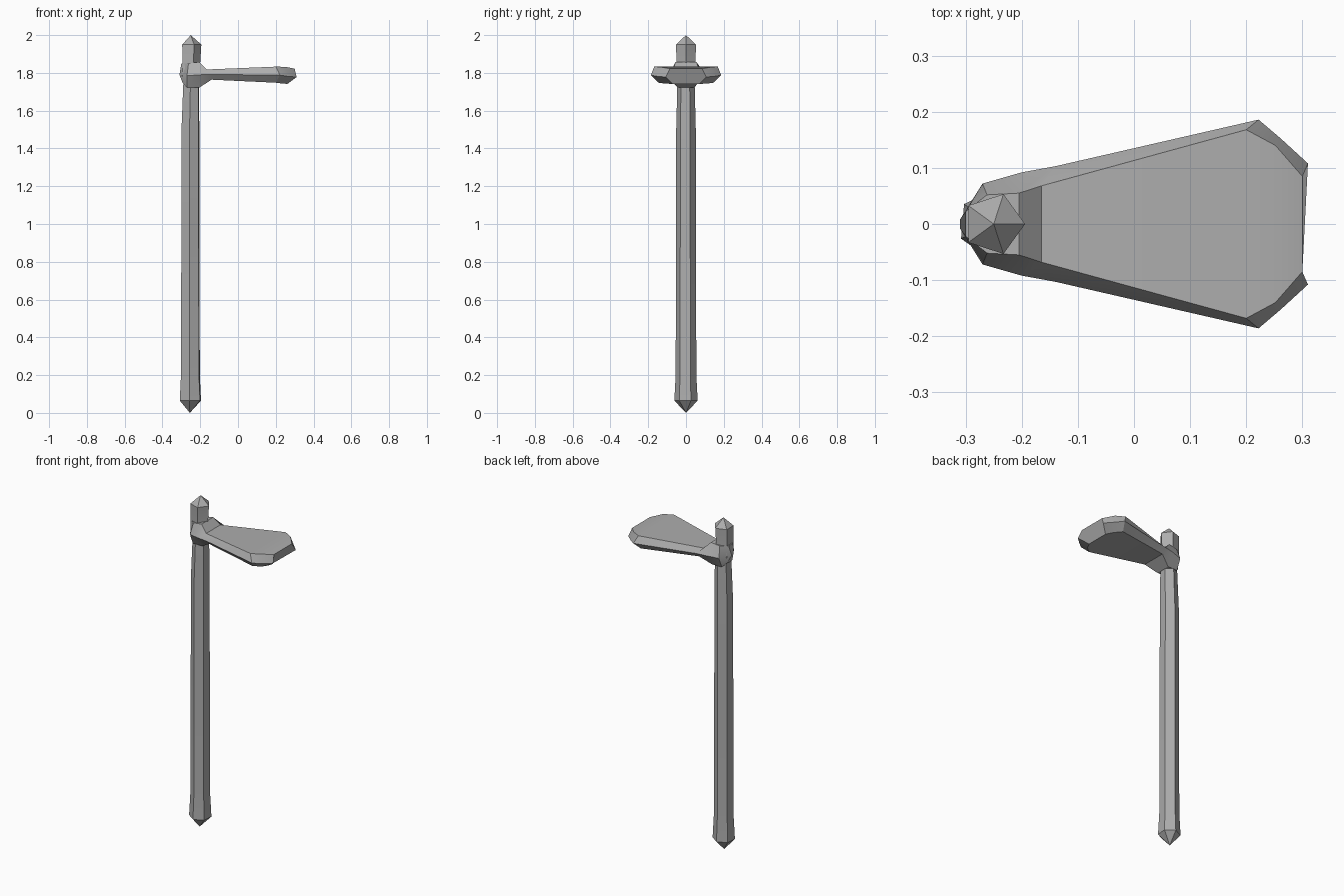
import bpy, bmesh, math

if "Cube" in bpy.data.objects:
    bpy.data.objects.remove(bpy.data.objects["Cube"])

grey = bpy.data.materials.new("plain grey")
grey.diffuse_color = (0.42, 0.42, 0.42, 1)
grey.use_nodes = True
grey.node_tree.nodes["Principled BSDF"].inputs["Base Color"].default_value = grey.diffuse_color


def loft(name, rings, start=None, end=None):
    """Skin a list of equal-length rings; close ends with a point or a cap."""
    bm = bmesh.new()
    vr = [[bm.verts.new(p) for p in r] for r in rings]
    n = len(vr[0])
    for a, b in zip(vr, vr[1:]):
        for i in range(n):
            j = (i + 1) % n
            bm.faces.new((a[i], a[j], b[j], b[i]))
    for ring, tip in ((vr[0], start), (vr[-1], end)):
        if tip:
            t = bm.verts.new(tip)
            for i in range(n):
                bm.faces.new((ring[i], ring[(i + 1) % n], t))
        else:
            bm.faces.new(ring)
    bmesh.ops.recalc_face_normals(bm, faces=bm.faces)
    me = bpy.data.meshes.new(name)
    bm.to_mesh(me)
    bm.free()
    me.materials.append(grey)
    ob = bpy.data.objects.new(name, me)
    bpy.context.collection.objects.link(ob)
    bpy.context.view_layer.objects.active = ob
    ob.select_set(True)
    bpy.ops.object.shade_smooth_by_angle(angle=math.radians(25))
    ob.select_set(False)
    return ob


def ring(z, r, cx, n, turn):
    return [(cx + r * math.cos(math.radians(turn + 360 * i / n)),
             r * math.sin(math.radians(turn + 360 * i / n)), z) for i in range(n)]


# Long six-sided shaft with a flared, pointed foot
shaft = [(0.065, 0.062, -0.252), (0.2, 0.055, -0.252), (0.9, 0.053, -0.252),
         (1.5, 0.052, -0.252), (1.74, 0.046, -0.248)]
loft("handle", [ring(z, r, cx, 6, 25) for z, r, cx in shaft], start=(-0.255, 0, 0))

# Five-sided pointed stub above the blade
loft("handle_top", [ring(1.78, 0.056, -0.25, 5, 0), ring(1.855, 0.052, -0.252, 5, 0),
                    ring(1.95, 0.056, -0.25, 5, 0)], end=(-0.25, 0, 2.0))

# Collar and blade: top edge, rim and bottom edge as (x, half width, z)
sections = [
    ((-0.300, 0.022, 1.850), (-0.310, 0.008, 1.790), (-0.292, 0.025, 1.745)),
    ((-0.262, 0.052, 1.850), (-0.270, 0.072, 1.785), (-0.270, 0.045, 1.722)),
    ((-0.205, 0.055, 1.858), (-0.200, 0.092, 1.790), (-0.205, 0.045, 1.722)),
    ((-0.165, 0.068, 1.818), (-0.140, 0.103, 1.792), (-0.140, 0.075, 1.764)),
    ((0.200, 0.168, 1.833), (0.222, 0.186, 1.788), (0.200, 0.145, 1.748)),
    ((0.252, 0.140, 1.832), (0.262, 0.152, 1.782), (0.240, 0.110, 1.743)),
    ((0.300, 0.085, 1.822), (0.310, 0.108, 1.778), (0.262, 0.070, 1.742)),
]
loft("blade", [[(x, y, z) for x, y, z in s] + [(x, -y, z) for x, y, z in reversed(s)]
               for s in sections])
